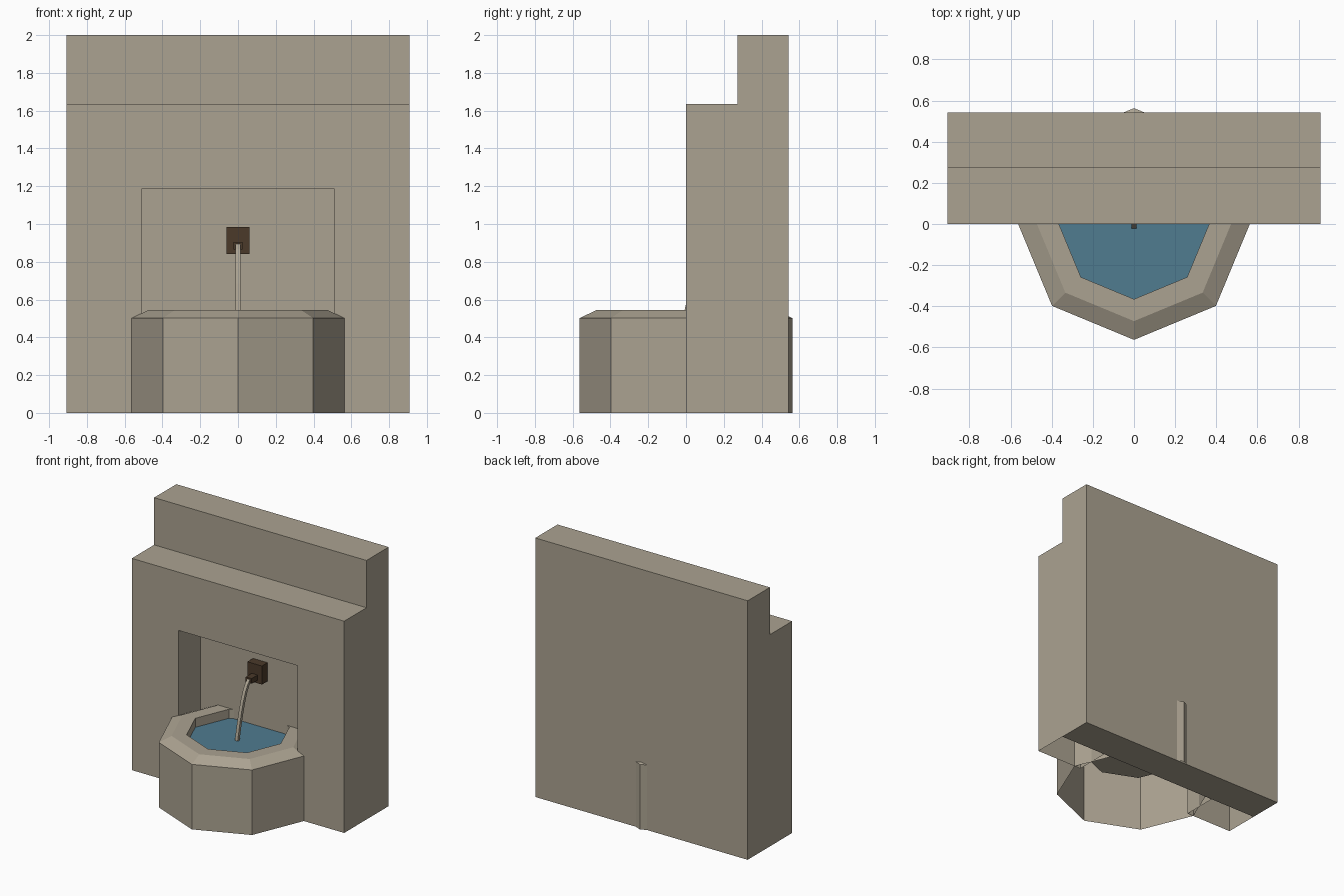
import bpy, bmesh, math

if "Cube" in bpy.data.objects:
    bpy.data.objects.remove(bpy.data.objects["Cube"])


def material(name, rgb):
    m = bpy.data.materials.new(name)
    m.diffuse_color = (*rgb, 1)
    m.use_nodes = True
    m.node_tree.nodes["Principled BSDF"].inputs["Base Color"].default_value = m.diffuse_color
    return m


STONE = material("stone", (0.41, 0.365, 0.285))
WATER = material("water_blue", (0.08, 0.20, 0.28))
BROWN = material("dark_brown", (0.07, 0.042, 0.023))


def finish(bm, name, mat):
    bmesh.ops.recalc_face_normals(bm, faces=bm.faces)
    me = bpy.data.meshes.new(name)
    bm.to_mesh(me)
    bm.free()
    me.materials.append(mat)
    ob = bpy.data.objects.new(name, me)
    bpy.context.collection.objects.link(ob)
    return ob


def box(name, lo, hi, mat):
    bm = bmesh.new()
    bmesh.ops.create_cube(bm, size=1)
    for v in bm.verts:
        v.co = [(a + b) / 2 + c * (b - a) for a, b, c in zip(lo, hi, v.co)]
    return finish(bm, name, mat)


def skin(bm, rings):
    """Join successive closed rings of points with quads."""
    rings = [[bm.verts.new(p) for p in r] for r in rings]
    for a, b in zip(rings, rings[1:]):
        n = len(a)
        for i in range(n):
            bm.faces.new((a[i], a[(i + 1) % n], b[(i + 1) % n], b[i]))
    return rings


def octagon(r, z):
    return [(r * math.cos(i * math.pi / 4), r * math.sin(i * math.pi / 4), z)
            for i in range(8)]


# Tall rear slab
box("rear_wall", (-0.907, 0.272, 0), (0.907, 0.543, 2), STONE)

# Lower front wall with a niche reaching the ground, open underneath
W, N, H, NH = 0.907, 0.51, 1.635, 1.185
arch = [(-W, 0), (-W, H), (W, H), (W, 0), (N, 0), (N, NH), (-N, NH), (-N, 0)]
bm = bmesh.new()
front = [bm.verts.new((x, 0, z)) for x, z in arch]
back = [bm.verts.new((x, 0.272, z)) for x, z in arch]
bm.faces.new(front)
for i in range(8):
    j = (i + 1) % 8
    if arch[i][1] or arch[j][1]:
        bm.faces.new((front[i], front[j], back[j], back[i]))
finish(bm, "front_wall_with_niche", STONE)

# Octagonal basin: outer wall, bevelled rim, inner wall and floor
bm = bmesh.new()
rings = skin(bm, [octagon(0.563, 0), octagon(0.563, 0.502), octagon(0.472, 0.545),
                  octagon(0.365, 0.545), octagon(0.365, 0.32)])
bm.faces.new(rings[-1])
finish(bm, "basin", STONE)

# Water surface
bm = bmesh.new()
bm.faces.new([bm.verts.new(p) for p in octagon(0.365, 0.475)])
finish(bm, "water", WATER)

# Spout mount and spout
box("spout_plate", (-0.062, 0.203, 0.842), (0.062, 0.274, 0.985), BROWN)
box("spout", (-0.025, 0.13, 0.866), (0.025, 0.205, 0.906), BROWN)

# Falling stream: square tube along a parabola
bm = bmesh.new()
path = []
for i in range(7):
    t = i / 6
    y, z = 0.135 - 0.145 * t, 0.885 - 0.1 * t - 0.31 * t * t
    dy, dz = -0.145, -0.1 - 0.62 * t
    d = math.hypot(dy, dz)
    ny, nz = 0.012 * dz / d, -0.012 * dy / d
    path.append([(sx * 0.012, y + sy * ny, z + sy * nz)
                 for sx, sy in ((-1, -1), (1, -1), (1, 1), (-1, 1))])
rings = skin(bm, path)
bm.faces.new(rings[0])
bm.faces.new(rings[-1])
finish(bm, "water_stream", STONE)
